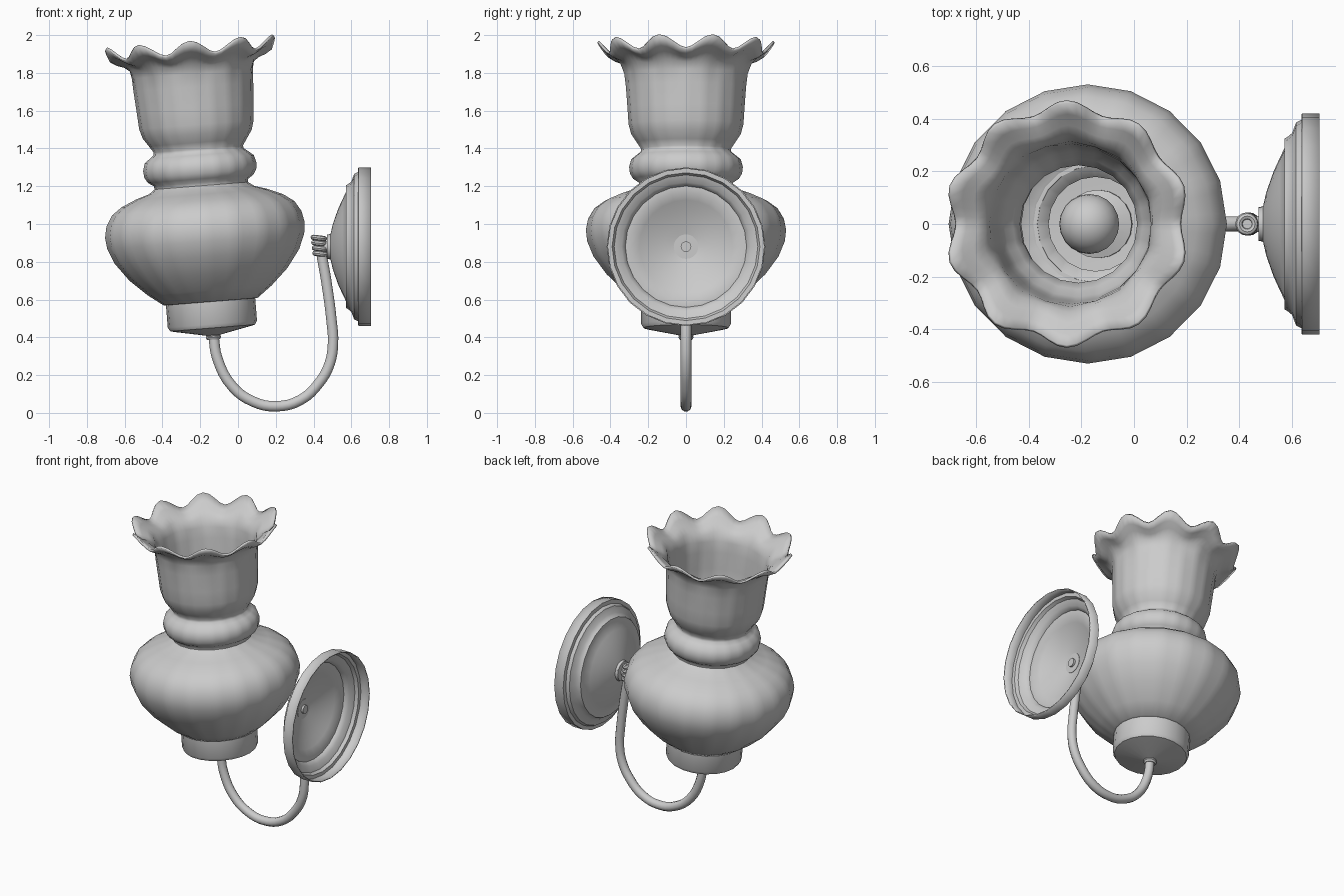
import bpy, bmesh, math
from mathutils import Matrix, Vector

if "Cube" in bpy.data.objects:
    bpy.data.objects.remove(bpy.data.objects["Cube"])

grey = bpy.data.materials.new("plain_grey")
grey.diffuse_color = (0.6, 0.6, 0.6, 1)
grey.use_nodes = True
grey.node_tree.nodes["Principled BSDF"].inputs["Base Color"].default_value = grey.diffuse_color


def finish(ob, angle=40):
    ob.data.materials.append(grey)
    bpy.ops.object.select_all(action='DESELECT')
    ob.select_set(True)
    bpy.context.view_layer.objects.active = ob
    bpy.ops.object.shade_smooth_by_angle(angle=math.radians(angle))


def lathe(name, profile, matrix, segs=20, shape=None, thick=0, angle=40):
    """Revolve (radius, height) points; shape may reshape each vertex."""
    bm = bmesh.new()
    rings = []
    for r, h in profile:
        if r == 0:
            rings.append([bm.verts.new((0, 0, h))] * segs)
            continue
        ring = []
        for j in range(segs):
            a = 2 * math.pi * j / segs
            rr, hh = shape(r, h, a) if shape else (r, h)
            ring.append(bm.verts.new((rr * math.cos(a), rr * math.sin(a), hh)))
        rings.append(ring)
    for lo, hi in zip(rings, rings[1:]):
        for j in range(segs):
            k = (j + 1) % segs
            quad = list(dict.fromkeys((lo[j], lo[k], hi[k], hi[j])))
            bm.faces.new(quad)
    me = bpy.data.meshes.new(name)
    bm.to_mesh(me)
    bm.free()
    ob = bpy.data.objects.new(name, me)
    bpy.context.collection.objects.link(ob)
    ob.matrix_world = matrix
    finish(ob, angle)
    if thick:
        m = ob.modifiers.new("thickness", 'SOLIDIFY')
        m.thickness, m.offset = thick, -1
    return ob


def tube(name, points, radius, res=4, sides=3):
    cu = bpy.data.curves.new(name, 'CURVE')
    cu.dimensions = '3D'
    cu.bevel_depth, cu.bevel_resolution = radius, sides
    cu.resolution_u, cu.use_fill_caps = res, True
    sp = cu.splines.new('BEZIER')
    sp.bezier_points.add(len(points) - 1)
    for bp, p in zip(sp.bezier_points, points):
        bp.co = p
        bp.handle_left_type = bp.handle_right_type = 'AUTO'
    tmp = bpy.data.objects.new(name, cu)
    bpy.context.collection.objects.link(tmp)
    me = bpy.data.meshes.new_from_object(tmp.evaluated_get(bpy.context.evaluated_depsgraph_get()))
    bpy.data.objects.remove(tmp)
    ob = bpy.data.objects.new(name, me)
    bpy.context.collection.objects.link(ob)
    finish(ob, 50)


# The lamp leans slightly away from the wall
lean = Matrix.Translation((-0.13, 0, 0.40)) @ Matrix.Rotation(-0.08, 4, 'Y')


# Glass shade: twenty-sided body, ten-lobed scalloped rim
def scallop(r, h, a):
    t = max(0, min(1, (h - 1.38) / 0.145))
    step = math.pi / 10
    facet = math.cos(step / 2) / math.cos((a % step) - step / 2)
    wave = -math.cos(10 * a)
    return r * (facet * (1 - t) + t) + 0.02 * t * wave, h + 0.035 * t * t * wave


lathe("glass_shade", [
    (0.18, 0.185), (0.25, 0.19), (0.33, 0.25), (0.42, 0.335), (0.49, 0.43), (0.523, 0.51),
    (0.53, 0.57), (0.518, 0.63), (0.485, 0.685), (0.43, 0.725), (0.35, 0.76), (0.28, 0.782),
    (0.248, 0.805), (0.25, 0.822), (0.28, 0.842), (0.297, 0.87), (0.301, 0.905), (0.29, 0.945),
    (0.262, 0.968), (0.24, 0.985), (0.237, 1.0), (0.26, 1.035), (0.29, 1.08), (0.304, 1.13),
    (0.31, 1.22), (0.318, 1.33), (0.324, 1.40), (0.338, 1.445), (0.37, 1.475), (0.41, 1.495),
    (0.45, 1.53)],
    lean, segs=80, shape=scallop, thick=0.014, angle=60)

# Metal cup under the shade
lathe("holder_cup", [
    (0, 0), (0.035, 0.0), (0.04, 0.012), (0.05, 0.014), (0.2, 0.044), (0.225, 0.05),
    (0.237, 0.07), (0.237, 0.205), (0.222, 0.205), (0.215, 0.08), (0, 0.06)], lean)
lathe("cup_nut", [(0, -0.012), (0.034, -0.012), (0.04, 0.0), (0.034, 0.016), (0, 0.016)], lean, 16)

# Bulb and its socket
lathe("bulb_socket", [(0.13, 0.06), (0.13, 0.1), (0.07, 0.12), (0.07, 0.33), (0, 0.33)], lean)
bulb = [(0.06, 0.33), (0.075, 0.40)]
bulb += [(0.114 * math.cos(t), 0.5 + 0.114 * math.sin(t)) for t in [math.radians(d) for d in range(-45, 90, 15)]]
lathe("bulb", bulb + [(0, 0.614)], lean)

# Curved arm
tube("curved_arm", [(x, 0, z) for x, z in (
    (-0.13, 0.41), (-0.11, 0.29), (-0.03, 0.14), (0.08, 0.06), (0.2, 0.035), (0.33, 0.068),
    (0.43, 0.16), (0.485, 0.26), (0.503, 0.37), (0.495, 0.49), (0.467, 0.70), (0.44, 0.86),
    (0.434, 0.93))], 0.029)

# Coiled collar at the arm's upper end
for i in range(4):
    bpy.ops.mesh.primitive_torus_add(major_segments=16, minor_segments=8, major_radius=0.03,
                                     minor_radius=0.014, location=(0.437 - 0.003 * i, 0, 0.842 + 0.028 * i),
                                     rotation=(0, 0.12, 0))
    ring = bpy.context.object
    ring.name = "arm_collar_%d" % (i + 1)
    finish(ring)

# Wall plate: hollow dome with stepped rim, axis along x
wall = Matrix.Translation((0, 0, 0.88)) @ Matrix.Rotation(math.pi / 2, 4, 'Y')
lathe("wall_plate", [
    (0.03, 0.478), (0.065, 0.48), (0.068, 0.49), (0.12, 0.502), (0.2, 0.53), (0.25, 0.553), (0.29, 0.572),
    (0.325, 0.572), (0.33, 0.582), (0.345, 0.60), (0.385, 0.615), (0.395, 0.635),
    (0.42, 0.637), (0.42, 0.705)], wall, segs=24, thick=0.007, angle=35)
lathe("plate_boss", [(0, 0.44), (0.03, 0.44), (0.03, 0.472), (0.065, 0.472), (0.065, 0.498), (0, 0.498)], wall)
lathe("plate_screw", [(0.028, 0.495), (0.028, 0.512), (0, 0.512)], wall, 12)
